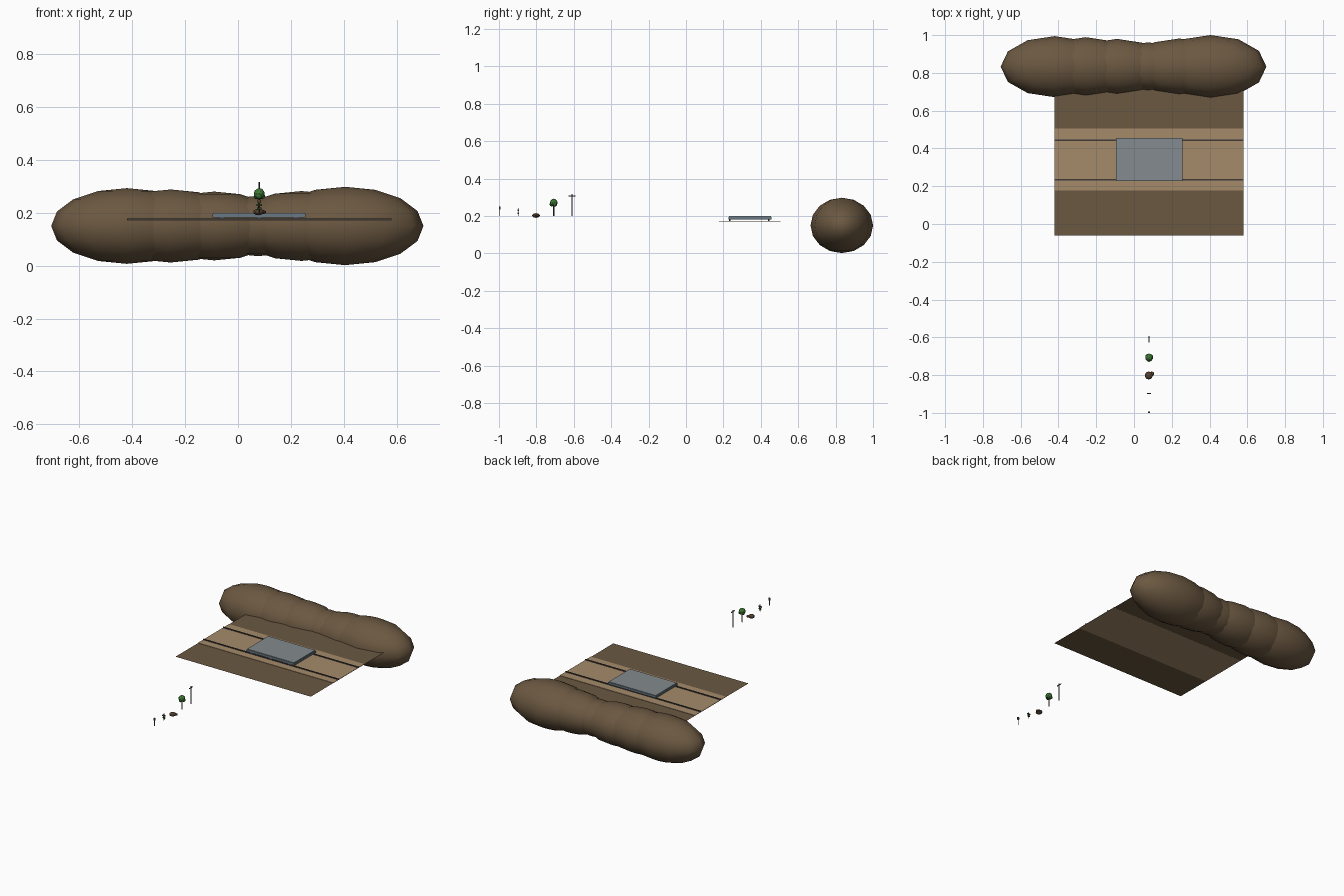
import bpy, math
from mathutils import Vector

if "Cube" in bpy.data.objects:
    bpy.data.objects.remove(bpy.data.objects["Cube"])


def mat(name, r, g, b):
    def lin(c):
        c /= 255
        return c / 12.92 if c <= 0.04045 else ((c + 0.055) / 1.055) ** 2.4
    m = bpy.data.materials.new(name)
    m.diffuse_color = (lin(r), lin(g), lin(b), 1)
    m.use_nodes = True
    m.node_tree.nodes["Principled BSDF"].inputs["Base Color"].default_value = m.diffuse_color
    return m


EARTH = mat("earth brown", 107, 88, 65)
TAN = mat("gravel tan", 165, 139, 107)
GREY = mat("concrete grey", 131, 139, 142)
SLATE = mat("slate blue", 104, 120, 132)
RAIL = mat("dark iron", 62, 58, 56)
LEAF = mat("leaf green", 62, 120, 52)
DARK_LEAF = mat("dark green", 42, 72, 40)
BARK = mat("bark brown", 84, 64, 46)
POST = mat("post grey", 110, 108, 104)


def finish(name, m, smooth=False):
    o = bpy.context.object
    o.name = name
    o.data.materials.append(m)
    if smooth:
        bpy.ops.object.shade_smooth()
    return o


def box(name, m, x0, x1, y0, y1, z0, z1):
    bpy.ops.mesh.primitive_cube_add(size=1, location=((x0 + x1) / 2, (y0 + y1) / 2, (z0 + z1) / 2))
    bpy.context.object.scale = (x1 - x0, y1 - y0, z1 - z0)
    return finish(name, m)


def ball(name, m, loc, scale, seg=12, rings=8):
    bpy.ops.mesh.primitive_uv_sphere_add(segments=seg, ring_count=rings, radius=1, location=loc)
    bpy.context.object.scale = scale
    return finish(name, m, True)


def stick(name, m, x, y, z0, z1, r):
    bpy.ops.mesh.primitive_cylinder_add(vertices=8, radius=r, depth=z1 - z0, location=(x, y, (z0 + z1) / 2))
    return finish(name, m)


def blob(name, m, loc, r, squash=1.0):
    bpy.ops.mesh.primitive_ico_sphere_add(subdivisions=2, radius=r, location=loc)
    bpy.context.object.scale.z = squash
    return finish(name, m)


# Hill ridge: a row of overlapping stretched spheres
for i, r in enumerate((0.143, 0.138, 0.130, 0.114, 0.132, 0.148)):
    ball("hill_%d" % (i + 1), EARTH, (-0.42 + 0.165 * i, 0.833, 0.15), (2 * r, 1.13 * r, r))

# Ground sheet and gravel bed
bpy.ops.mesh.primitive_plane_add(size=1, location=(0.08, 0.34, 0.1705))
bpy.context.object.scale = (1.0, 0.8, 1)
finish("ground", EARTH)
box("gravel_bed", TAN, -0.42, 0.58, 0.177, 0.505, 0.170, 0.173)

# Rails
for i, y in enumerate((0.233, 0.443)):
    box("rail_%d" % (i + 1), RAIL, -0.42, 0.58, y - 0.004, y + 0.004, 0.172, 0.178)
    # Feet under the slab
    for x in (-0.06, 0.08, 0.22):
        box("slab_foot", RAIL, x - 0.01, x + 0.01, y - 0.004, y + 0.004, 0.177, 0.183)

# Slab with a paler top
box("slab_body", SLATE, -0.096, 0.256, 0.228, 0.456, 0.182, 0.195)
box("slab_top", GREY, -0.094, 0.253, 0.23, 0.454, 0.195, 0.199)

# Row of small props
X, Z = 0.08, 0.2
# Pole with cross arm
stick("pole", RAIL, X, -0.61, Z, 0.317, 0.0025)
box("pole_arm", RAIL, X - 0.002, X + 0.002, -0.627, -0.592, 0.305, 0.309)
# Tree
stick("tree_trunk", BARK, X, -0.707, Z, 0.26, 0.0035)
blob("tree_crown", LEAF, (X, -0.707, 0.272), 0.021)
for i in range(3):
    a = i * 2.1 + 0.4
    blob("tree_tuft", LEAF, Vector((X, -0.707, 0.263)) + Vector((math.cos(a), math.sin(a), 0)) * 0.011, 0.012)
# Rocks
blob("rock_large", BARK, (X - 0.002, -0.802, 0.203), 0.021, 0.6)
blob("rock_small", BARK, (X + 0.015, -0.793, 0.202), 0.012, 0.6)
# Slim shrub
stick("shrub_stem", DARK_LEAF, X, -0.897, Z, 0.243, 0.0025)
for z, w in ((0.212, 0.008), (0.226, 0.010)):
    box("shrub_pad", DARK_LEAF, X - w, X + w, -0.9, -0.894, z, z + 0.008)
# Sign post
stick("sign_post", POST, X, -0.996, Z, 0.25, 0.0018)
box("sign_board", BARK, X - 0.006, X + 0.006, -1.0, -0.992, 0.236, 0.251)
